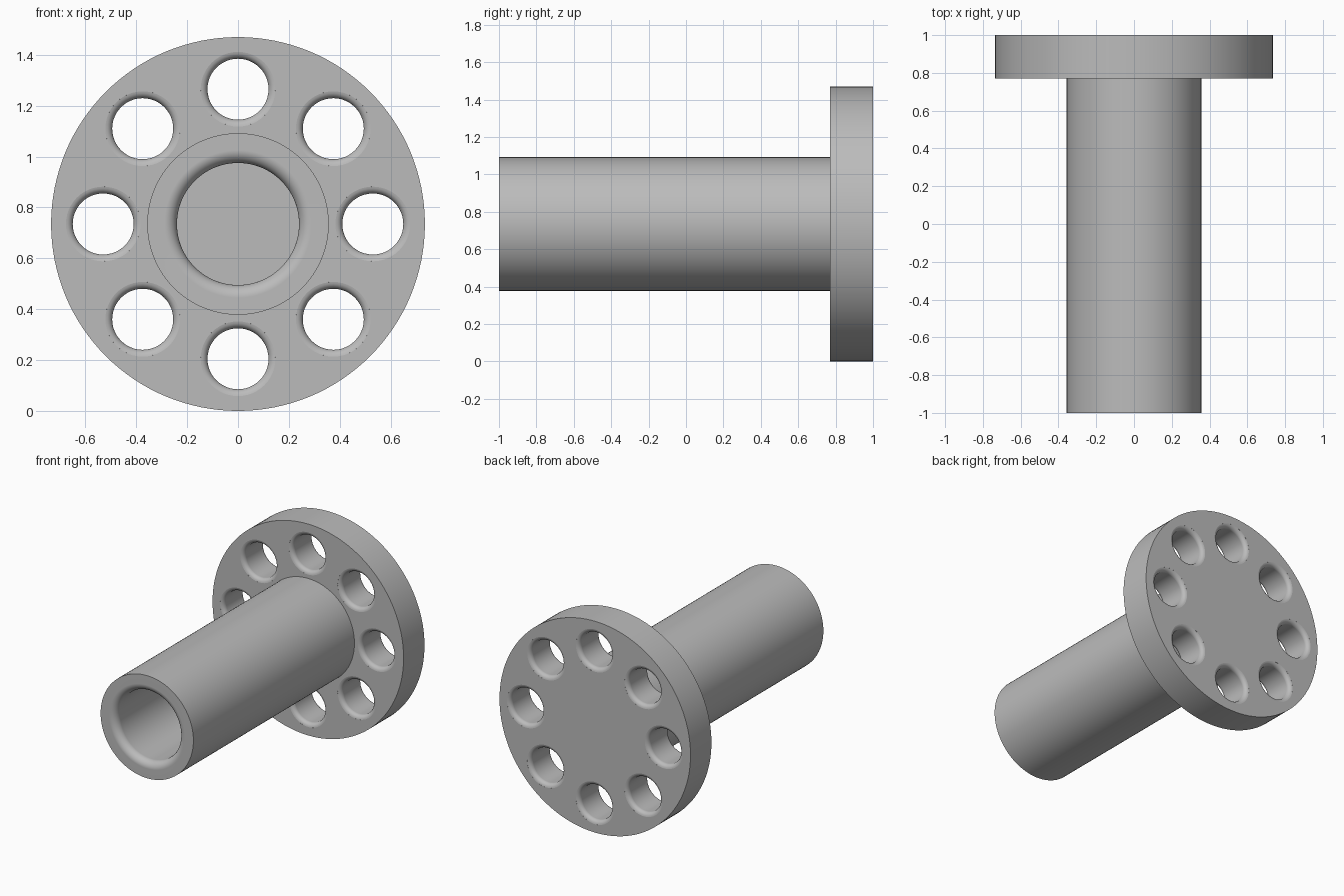
import bpy, bmesh
from math import sin, cos, pi, radians
from mathutils import Matrix, Vector

if "Cube" in bpy.data.objects:
    bpy.data.objects.remove(bpy.data.objects["Cube"])

AXIS_Z = 0.735          # height of the shared axis
BACK, FACE, TIP = 1.0, 0.77, -1.0

steel = bpy.data.materials.new("steel grey")
steel.use_nodes = True
colour = (0.5, 0.5, 0.5, 1)
steel.diffuse_color = colour
steel.node_tree.nodes["Principled BSDF"].inputs["Base Color"].default_value = colour


def revolve(bm, profile, steps, offset=(0, 0, 0)):
    """Spin (radius, y) points about the y axis and move the result."""
    part = bmesh.new()
    verts = [part.verts.new((r, y, 0)) for r, y in profile]
    edges = [part.edges.new(pair) for pair in zip(verts, verts[1:])]
    bmesh.ops.spin(part, geom=verts + edges, axis=(0, 1, 0), cent=(0, 0, 0),
                   angle=2 * pi, steps=steps, use_merge=True)
    bmesh.ops.remove_doubles(part, verts=part.verts[:], dist=1e-5)
    bmesh.ops.recalc_face_normals(part, faces=part.faces[:])
    part.transform(Matrix.Translation(offset))
    mesh = bpy.data.meshes.new("part")
    part.to_mesh(mesh)
    part.free()
    bm.from_mesh(mesh)
    bpy.data.meshes.remove(mesh)


def make_object(name, bm):
    mesh = bpy.data.meshes.new(name)
    bm.to_mesh(mesh)
    bm.free()
    mesh.materials.append(steel)
    obj = bpy.data.objects.new(name, mesh)
    obj.location.z = AXIS_Z
    bpy.context.collection.objects.link(obj)
    return obj


def fillet(radius, y, size, inward, steps=8, sweep=90):
    """Rounded mouth of a hole, from the flat face into the bore."""
    pts = []
    for i in range(steps + 1):
        a = radians(sweep * (1 - i / steps))
        pts.append((radius + size * (1 - cos(a)), y + inward * size * (1 - sin(a))))
    return pts


def finish(obj):
    bpy.ops.object.select_all(action="DESELECT")
    obj.select_set(True)
    bpy.context.view_layer.objects.active = obj
    bpy.ops.object.shade_smooth_by_angle(angle=radians(35))
    weighted = obj.modifiers.new("flat caps", "WEIGHTED_NORMAL")
    weighted.keep_sharp = True


# Hollow shaft with a rounded bore mouth and closed bottom
bm = bmesh.new()
revolve(bm, [(0, FACE + 0.02), (0.357, FACE + 0.02), (0.357, TIP)]
        + fillet(0.24, TIP, 0.05, 1) + [(0.24, FACE - 0.002), (0, FACE - 0.002)], 96)
shaft = make_object("shaft", bm)

# Flange disc
bm = bmesh.new()
revolve(bm, [(0, FACE), (AXIS_Z, FACE), (AXIS_Z, BACK), (0, BACK)], 128)
flange = make_object("flange", bm)

# Ring of bolt holes, rounded at both faces
front = fillet(0.12, FACE, 0.03, 1, 6, 84)
back = fillet(0.12, BACK, 0.03, -1, 6, 84)[::-1]
rim = 0.15
hole = ([(0, FACE - 0.02), (rim, FACE - 0.02)] + front + back
        + [(rim, BACK + 0.02), (0, BACK + 0.02)])
bm = bmesh.new()
for i in range(8):
    a = i * pi / 4
    revolve(bm, hole, 48, Vector((cos(a), 0, sin(a))) * 0.53)
cutter = make_object("bolt_hole_cutter", bm)
cutter.hide_render = True

cut = flange.modifiers.new("bolt holes", "BOOLEAN")
cut.operation = "DIFFERENCE"
cut.solver = "EXACT"
cut.object = cutter
bpy.context.view_layer.objects.active = flange
flange.select_set(True)
bpy.ops.object.modifier_apply(modifier=cut.name)
bpy.data.objects.remove(cutter)

for part in (shaft, flange):
    finish(part)
